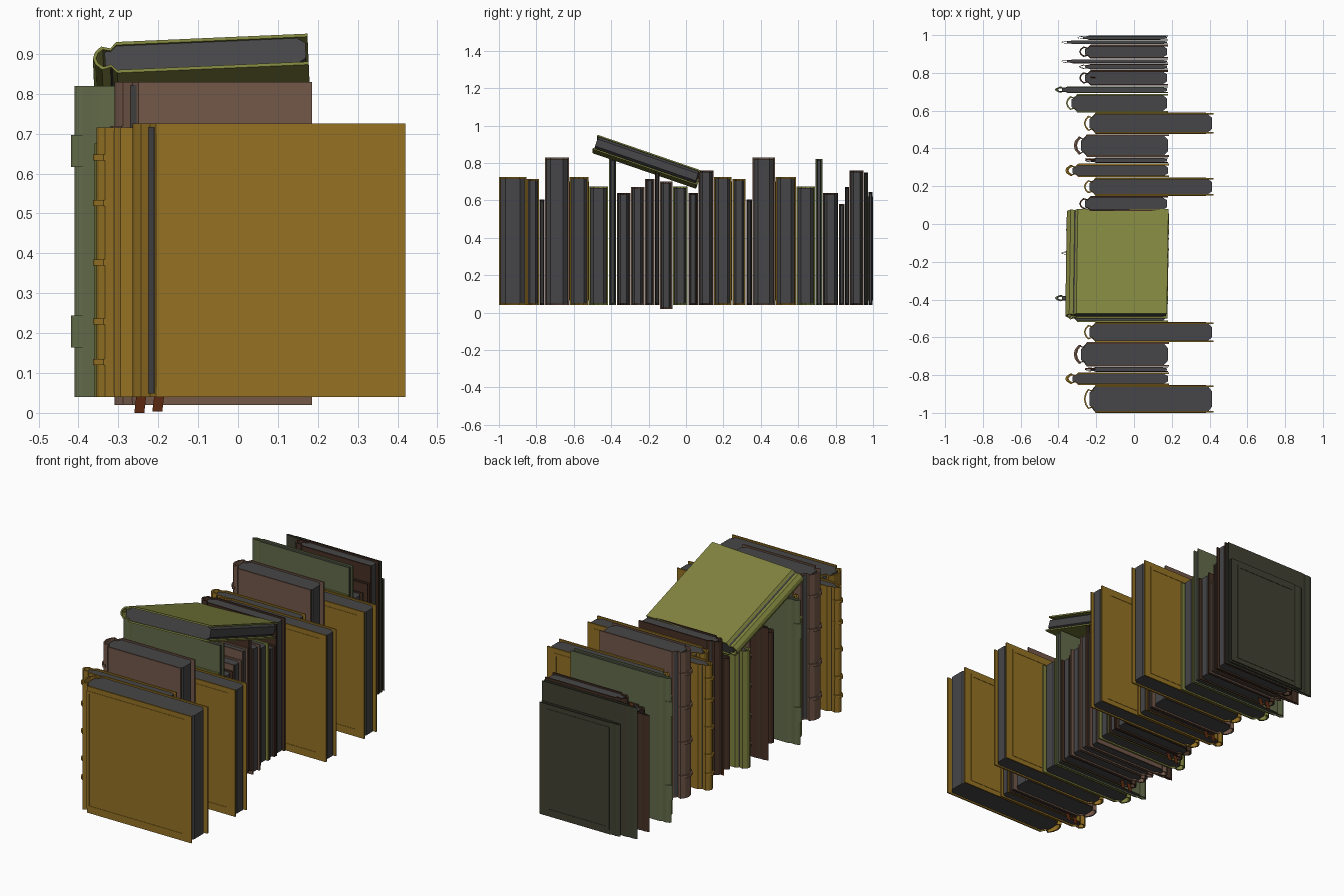
import bpy, math

if "Cube" in bpy.data.objects:
    bpy.data.objects.remove(bpy.data.objects["Cube"])

def srgb(r, g, b):
    f = lambda c: c / 12.92 if c <= 0.04045 else ((c + 0.055) / 1.055) ** 2.4
    return (f(r / 255), f(g / 255), f(b / 255), 1)

MATS = {}
for name, rgb in {
    "gold": (150, 114, 36), "olive": (128, 131, 62), "brown": (115, 88, 73),
    "sage": (98, 107, 73), "dark_green": (64, 65, 50), "dark_brown": (70, 49, 37),
    "pages": (70, 70, 72), "ribbon": (98, 44, 18),
}.items():
    m = bpy.data.materials.new(name)
    m.diffuse_color = srgb(*rgb)
    m.use_nodes = True
    m.node_tree.nodes["Principled BSDF"].inputs["Base Color"].default_value = m.diffuse_color
    MATS[name] = m


def mesh_object(name, verts, faces, mat):
    me = bpy.data.meshes.new(name)
    me.from_pydata(verts, [], faces)
    me.update()
    me.materials.append(MATS[mat])
    ob = bpy.data.objects.new(name, me)
    bpy.context.collection.objects.link(ob)
    return ob


def prism(name, pts, z0, z1, mat):
    """Closed xy outline extruded from z0 to z1."""
    n = len(pts)
    verts = [(x, y, z0) for x, y in pts] + [(x, y, z1) for x, y in pts]
    faces = [(i, (i + 1) % n, n + (i + 1) % n, n + i) for i in range(n)]
    faces += [tuple(reversed(range(n))), tuple(range(n, 2 * n))]
    return mesh_object(name, verts, faces, mat)


def shell(name, outer, inner, z0, z1, mat):
    """Open strip with thickness: outer and inner polylines, extruded in z."""
    n = len(outer)
    verts = [(x, y, z) for z in (z0, z1) for line in (outer, inner) for x, y in line]
    o0, i0, o1, i1 = 0, n, 2 * n, 3 * n
    faces = []
    for k in range(n - 1):
        faces += [(o0 + k, o0 + k + 1, o1 + k + 1, o1 + k),
                  (i0 + k + 1, i0 + k, i1 + k, i1 + k + 1),
                  (o0 + k + 1, o0 + k, i0 + k, i0 + k + 1),
                  (o1 + k, o1 + k + 1, i1 + k + 1, i1 + k)]
    faces += [(o0, o1, i1, i0), (o0 + n - 1, i0 + n - 1, i1 + n - 1, o1 + n - 1)]
    return mesh_object(name, verts, faces, mat)


def mirror(half):
    """Mirror a half outline that ends on y = 0."""
    return half + [(x, -y) for x, y in reversed(half[:-1])]


def book(name, h, height, x0, xf, mat, bands=(), band_h=0.015, panel=False, ribbon=False):
    """Book standing with spine tip at x0, fore edge at xf, half thickness h, centred on z = 0."""
    t = min(0.008, h * 0.35)
    b, top = -height / 2, height / 2
    outer = mirror([(xf, h), (x0 + .06, h), (x0 + .045, .6 * h),
                    (x0 + .022, .75 * h), (x0 + .006, .4 * h), (x0, 0)])
    inner = mirror([(xf, h - t), (x0 + .06, h - t), (x0 + .045, .6 * h - .8 * t),
                    (x0 + .022 + .5 * t, .75 * h - t), (x0 + .006 + t, .4 * h - .3 * t),
                    (x0 + t, 0)])
    parts = [shell(name + "_cover", outer, inner, b, top, mat)]
    # page block with rounded back and fore edge
    p, xb, xe = h - t, x0 + .03, xf - .006
    block = [(xb, -.5 * p), (xb + .025, -p), (xe - .02, -p), (xe, -.6 * p),
             (xe, .6 * p), (xe - .02, p), (xb + .025, p), (xb, .5 * p)]
    parts.append(prism(name + "_pages", block, b + .008, top - .008, "pages"))
    # raised spine bands
    for f in bands:
        z, d = b + f * height, .009
        bo = mirror([(x0 + .03, .72 * h + .002), (x0 + .018, .75 * h + .003),
                     (x0 + .006 - d, .4 * h), (x0 - d, 0)])
        bi = mirror([(x0 + .03, .6 * h), (x0 + .022, .65 * h),
                     (x0 + .008, .35 * h), (x0 + .004, 0)])
        parts.append(shell(name + "_spine_band", bo, bi, z - band_h / 2, z + band_h / 2, mat))
    # tooled frame on both cover boards
    if panel:
        a0, a1 = x0 + .06, xf - .04
        for s in (-1, 1):
            ys = [s * h, s * (h + .002)]
            z0, z1, w = b + .025, top - .025, .015
            for u0, u1, v0, v1 in ((a0, a1, z0, z0 + w), (a0, a1, z1 - w, z1),
                                   (a0, a0 + w, z0 + w, z1 - w), (a1 - w, a1, z0 + w, z1 - w)):
                parts.append(prism(name + "_cover_frame",
                             [(u0, min(ys)), (u1, min(ys)), (u1, max(ys)), (u0, max(ys))], v0, v1, mat))
    # bookmark ribbon hanging out below and peeping out on top
    if ribbon:
        for xr, z0, z1 in ((-.255, b - .04, b + .02), (-.21, b - .037, b + .02), (-.23, top - .02, top + .02)):
            parts.append(mesh_object(name + "_ribbon", [(xr - .005, .008, z0), (xr + .02, .008, z0),
                         (xr + .027, 0, z1), (xr + .002, 0, z1)], [(0, 1, 2, 3)], "ribbon"))
    return parts


# Book kinds: spine tip x, fore edge x, colour, extras
FIVE = dict(bands=(.13, .28, .5, .72, .89))
KINDS = {
    "large_gold": (-.265, .42, "gold", dict(panel=True)),
    "slim_gold": (-.355, .185, "gold", FIVE),
    "pocket": (-.26, .18, "dark_brown", dict(ribbon=True)),
    "tall_brown": (-.31, .185, "brown", dict(bands=(.15, .38, .62, .85))),
    "olive": (-.36, .18, "olive", {}),
    "sage": (-.41, .18, "sage", dict(bands=(.21, .79), band_h=.08)),
    "ribboned": (-.29, .18, "dark_brown", dict(ribbon=True)),
    "plain_brown": (-.29, .18, "brown", {}),
    "thin_dark": (-.385, .18, "dark_brown", {}),
    "dark": (-.29, .18, "dark_brown", {}),
    "thin_green": (-.385, .18, "dark_green", {}),
    "end_green": (-.30, .18, "dark_green", dict(panel=True)),
}
# Row of books: kind, y start, y end, top z
ROW = [
    ("large_gold", -1.0, -.853, .725), ("slim_gold", -.853, -.785, .715),
    ("pocket", -.785, -.755, .605), ("tall_brown", -.755, -.625, .83),
    ("large_gold", -.625, -.52, .725), ("olive", -.52, -.415, .675),
    ("sage", -.412, -.373, .82), ("ribboned", -.37, -.297, .64),
    ("plain_brown", -.295, -.222, .67), ("plain_brown", -.22, -.168, .715),
    ("thin_dark", -.166, -.142, .755), ("tall_brown", -.14, -.072, .70),
    ("olive", -.07, .01, .675), ("ribboned", .012, .065, .64),
    ("dark", .067, .148, .76), ("large_gold", .15, .245, .725),
    ("slim_gold", .247, .32, .715), ("pocket", .322, .353, .605),
    ("tall_brown", .355, .476, .83), ("large_gold", .478, .588, .725),
    ("olive", .59, .69, .675), ("sage", .692, .73, .82),
    ("ribboned", .732, .815, .64), ("plain_brown", .817, .848, .58),
    ("thin_dark", .85, .872, .67), ("dark", .874, .95, .76),
    ("thin_green", .952, .973, .75), ("end_green", .975, .998, .645),
]
for kind, y0, y1, z in ROW:
    x0, xf, mat, extra = KINDS[kind]
    base = .02 if abs(y0 + .14) < .001 else .04
    for part in book(kind + "_book", (y1 - y0) / 2 - .001, z - base, x0, xf, mat, **extra):
        part.location = (0, (y0 + y1) / 2, (z + base) / 2)

# Book lying aslant on top of the row
for part in book("leaning_book", .041, .585, -.27, .27, "olive"):
    part.rotation_euler = (math.radians(71), math.radians(-2.5), 0)
    part.location = (-.09, -.21, .805)
